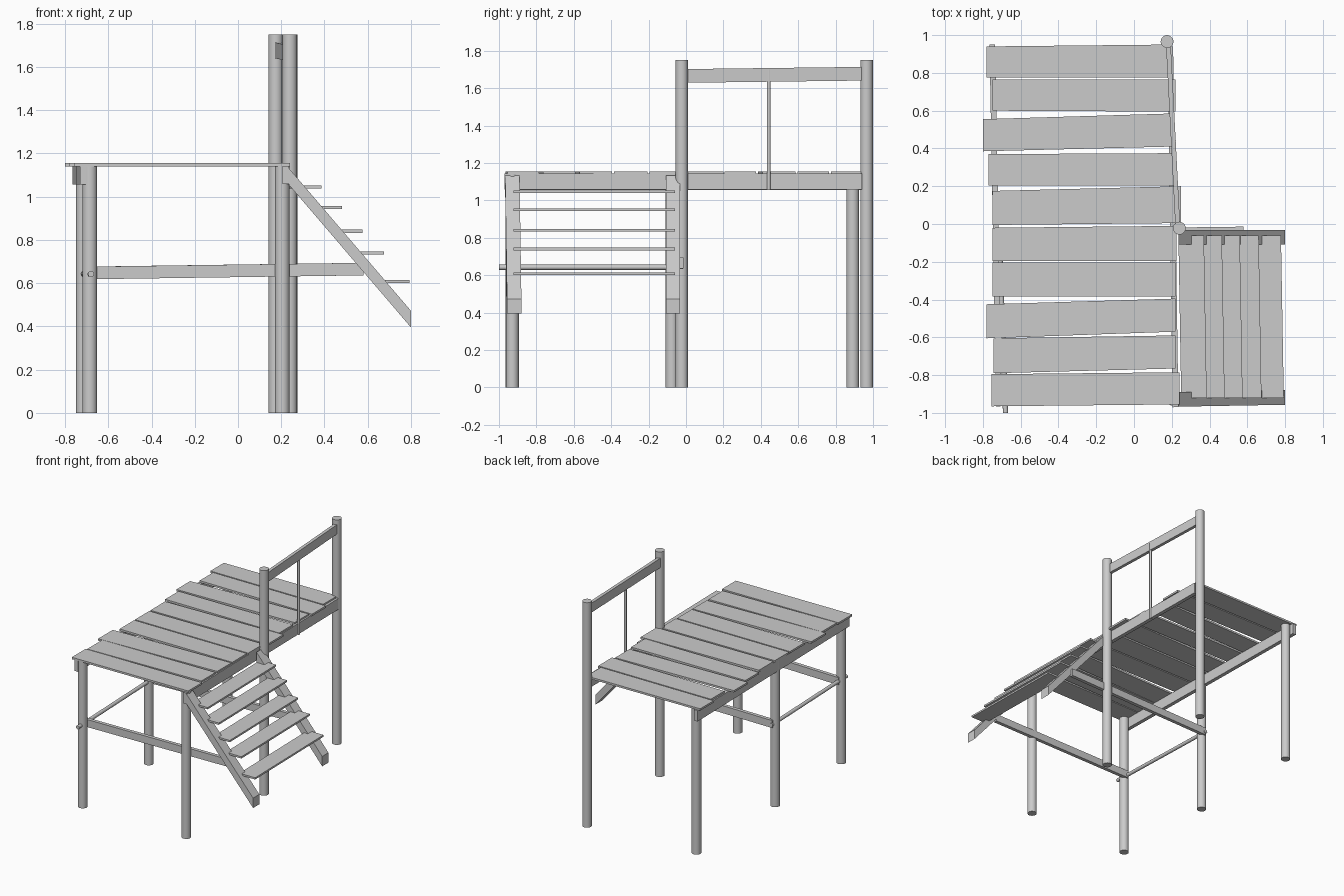
import bpy, bmesh, math
from mathutils import Vector

cube = bpy.data.objects.get("Cube")
if cube:
    bpy.data.objects.remove(cube, do_unlink=True)

wood = bpy.data.materials.new("plain_grey_wood")
wood.use_nodes = True
grey = (0.6, 0.6, 0.6, 1)
wood.diffuse_color = grey
wood.node_tree.nodes["Principled BSDF"].inputs["Base Color"].default_value = grey


def finish(name, bm):
    bmesh.ops.recalc_face_normals(bm, faces=bm.faces)
    mesh = bpy.data.meshes.new(name)
    bm.to_mesh(mesh)
    bm.free()
    mesh.materials.append(wood)
    obj = bpy.data.objects.new(name, mesh)
    bpy.context.collection.objects.link(obj)
    return obj


def prism(name, outline, offset):
    """Extrude a flat outline along an offset."""
    bm = bmesh.new()
    face = bm.faces.new([bm.verts.new(p) for p in outline])
    side = bmesh.ops.extrude_face_region(bm, geom=[face])["geom"]
    moved = [v for v in side if isinstance(v, bmesh.types.BMVert)]
    bmesh.ops.translate(bm, verts=moved, vec=offset)
    return finish(name, bm)


def beam(name, start, end, height, thickness):
    """Upright board between two centre points."""
    a, b = Vector(start), Vector(end)
    across = (b - a).cross(Vector((0, 0, 1))).normalized() * thickness
    up = Vector((0, 0, height / 2))
    a, b = a - across / 2, b - across / 2
    return prism(name, [a - up, b - up, b + up, a + up], across)


def pole(name, start, end, radius, sides=20):
    """Round pole between two points."""
    a, b = Vector(start), Vector(end)
    bm = bmesh.new()
    bmesh.ops.create_cone(bm, cap_ends=True, segments=sides, radius1=radius,
                          radius2=radius, depth=(b - a).length)
    bmesh.ops.rotate(bm, verts=bm.verts,
                     matrix=Vector((0, 0, 1)).rotation_difference(b - a).to_matrix())
    bmesh.ops.translate(bm, verts=bm.verts, vec=(a + b) / 2)
    obj = finish(name, bm)
    bpy.ops.object.select_all(action="DESELECT")
    obj.select_set(True)
    bpy.context.view_layer.objects.active = obj
    bpy.ops.object.shade_smooth_by_angle(angle=math.radians(40))
    return obj


# Round posts
deck = 1.14
for name, x, y, top in [
        ("front_left_side_post", 0.205, -0.928, deck),
        ("front_right_side_post", -0.685, -0.93, deck),
        ("middle_right_side_post", -0.715, -0.075, deck),
        ("back_right_side_post", -0.715, 0.892, deck),
        ("middle_railing_post", 0.24, -0.022, 1.75),
        ("back_railing_post", 0.175, 0.966, 1.75)]:
    pole(name, (x, y, 0), (x, y, top), 0.034)

# Deck joists
beam("right_joist", (-0.75, 0.95, 1.098), (-0.715, -0.965, 1.098), 0.085, 0.03)
beam("left_joist", (0.192, 0.94, 1.1), (0.22, -0.97, 1.1), 0.085, 0.03)

# Deck planks: x ends, then front and back edge at the right and left ends
planks = [
    (-0.78, 0.19, 0.775, 0.94, 0.775, 0.95),
    (-0.75, 0.22, 0.6, 0.765, 0.595, 0.765),
    (-0.8, 0.2, 0.385, 0.555, 0.41, 0.585),
    (-0.77, 0.21, 0.205, 0.37, 0.205, 0.375),
    (-0.75, 0.25, -0.005, 0.175, 0.005, 0.2),
    (-0.75, 0.225, -0.195, -0.02, -0.195, -0.01),
    (-0.75, 0.22, -0.385, -0.205, -0.385, -0.205),
    (-0.78, 0.22, -0.605, -0.425, -0.57, -0.395),
    (-0.745, 0.22, -0.79, -0.605, -0.765, -0.59),
    (-0.755, 0.24, -0.965, -0.795, -0.955, -0.785)]
for i, (x0, x1, f0, b0, f1, b1) in enumerate(planks, 1):
    prism(f"deck_plank_{i}",
          [(x0, f0, deck), (x1, f1, deck), (x1, b1, deck), (x0, b0, deck)],
          (0, 0, 0.015))

# Railing
beam("handrail", (0.182, 0.95, 1.677), (0.232, -0.02, 1.665), 0.073, 0.025)
pole("railing_rod", (0.212, 0.442, 1.055), (0.212, 0.442, 1.7), 0.01, 12)

# Braces between the legs
beam("front_brace", (-0.69, -0.9, 0.647), (0.58, -0.905, 0.665), 0.058, 0.028)
beam("middle_brace", (-0.72, -0.045, 0.647), (0.58, -0.028, 0.665), 0.058, 0.028)
pole("side_brace_rod", (-0.68, -1, 0.642), (-0.715, -0.025, 0.642), 0.014, 12)

# Stair stringers
for name, y, shift in [("front_stringer", -0.967, 0.01), ("back_stringer", -0.108, 0.0)]:
    prism(name, [(0.235, y, 1.055), (0.8, y + shift, 0.395),
                 (0.8, y + shift, 0.472), (0.235, y, 1.132)], (0, 0.077, 0))

# Stair treads, slightly skewed
for i, (x, z) in enumerate([(0.385, 1.045), (0.48, 0.95), (0.575, 0.84),
                            (0.675, 0.74), (0.793, 0.608)], 1):
    prism(f"stair_tread_{i}",
          [(x - 0.135, -0.922, z - 0.007), (x, -0.922, z - 0.007),
           (x - 0.015, -0.06, z - 0.007), (x - 0.15, -0.06, z - 0.007)],
          (0, 0, 0.014))
